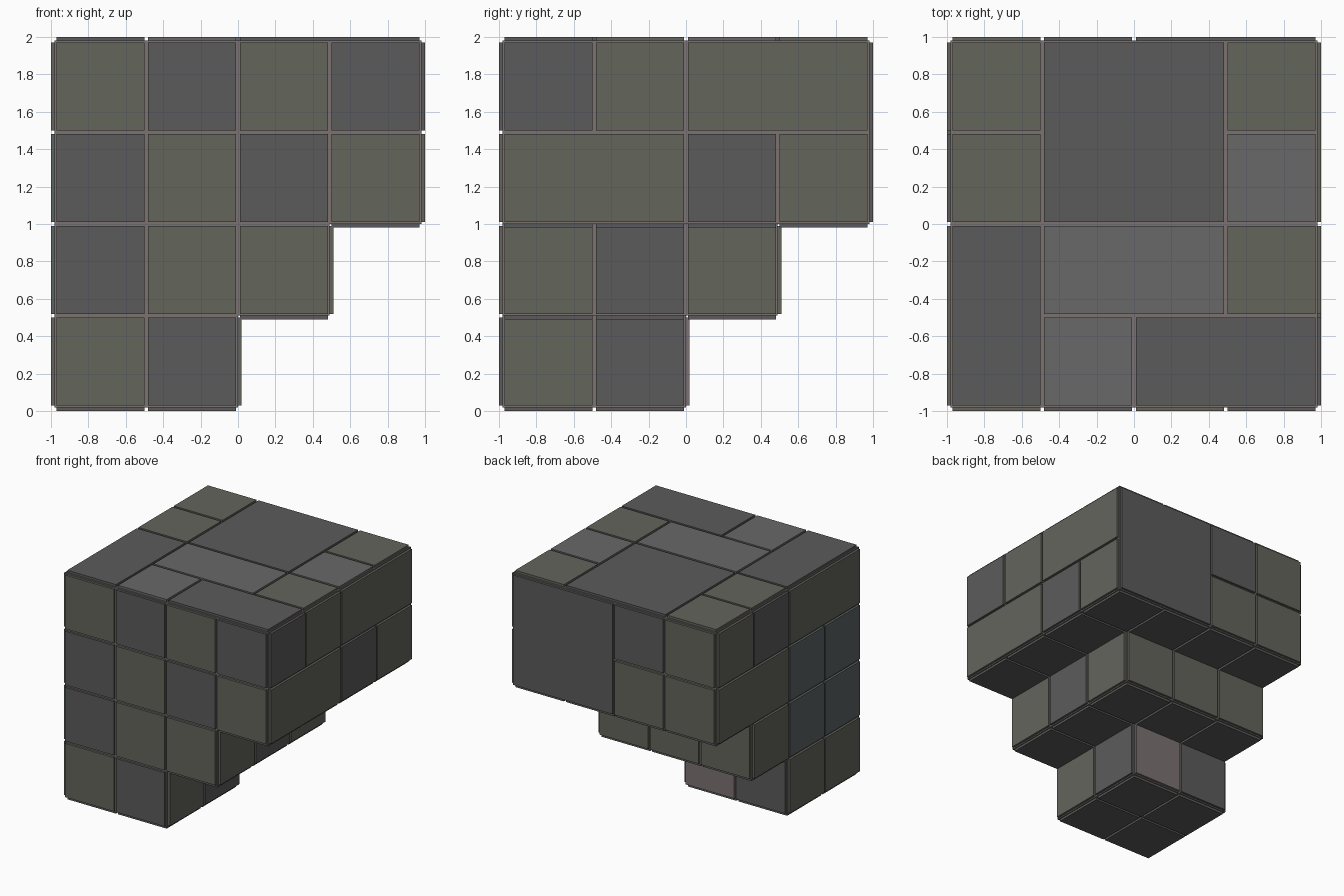
import bpy, bmesh
from mathutils import Vector

if "Cube" in bpy.data.objects:
    bpy.data.objects.remove(bpy.data.objects["Cube"])

U, GAP, THICK = 0.49, 0.01, 0.02      # grid cell, plate inset, plate thickness


def material(name, rgb):
    m = bpy.data.materials.new(name)
    m.diffuse_color = (*rgb, 1)
    m.use_nodes = True
    m.node_tree.nodes["Principled BSDF"].inputs["Base Color"].default_value = m.diffuse_color
    return m


MATS = {
    'p': material("dusty_pink", (0.20, 0.165, 0.165)),
    'd': material("dark_grey", (0.105, 0.105, 0.105)),
    'o': material("olive_grey", (0.125, 0.128, 0.105)),
    'l': material("light_grey", (0.14, 0.14, 0.14)),
    't': material("teal_grey", (0.105, 0.125, 0.125)),
}
KEYS = list(MATS)


def grid(p):
    return Vector((p[0] - 2, p[1] - 2, p[2] - 2)) * U + Vector((0, 0, 1))


def make_object(name, bm):
    me = bpy.data.meshes.new(name)
    bm.to_mesh(me)
    bm.free()
    for k in KEYS:
        me.materials.append(MATS[k])
    ob = bpy.data.objects.new(name, me)
    bpy.context.collection.objects.link(ob)


# Core: stepped body, only the outside faces of the filled cells
def filled(c):
    width = {0: 2, 1: 3, 2: 4, 3: 4}.get(c[2], 0)
    return 0 <= c[0] < width and 0 <= c[1] < width


bm = bmesh.new()
cells = [(x, y, z) for x in range(4) for y in range(4) for z in range(4)]
for c in filter(filled, cells):
    for a in range(3):
        for s in (0, 1):
            n = list(c)
            n[a] += 2 * s - 1
            if filled(n):
                continue
            b, d = [i for i in range(3) if i != a]
            ring = []
            for du, dv in ((0, 0), (1, 0), (1, 1), (0, 1)):
                p = list(c)
                p[a] += s
                p[b] += du
                p[d] += dv
                ring.append(bm.verts.new(grid(p)))
            bm.faces.new(ring)
bmesh.ops.remove_doubles(bm, verts=bm.verts, dist=1e-4)
bmesh.ops.recalc_face_normals(bm, faces=bm.faces)
make_object("stepped_core", bm)


# Plates: each word is column, row, width, height, colour on that side's grid
def plates(name, axis, level, sign, layout):
    bm = bmesh.new()
    b, d = [i for i in range(3) if i != axis]
    for word in layout.split():
        u, v, w, h = map(int, word[:4])
        lo, hi = [0, 0, 0], [0, 0, 0]
        lo[axis] = hi[axis] = level
        lo[b], hi[b], lo[d], hi[d] = u, u + w, v, v + h
        lo, hi = grid(lo), grid(hi)
        for i in (b, d):
            lo[i] += GAP
            hi[i] -= GAP
        if sign > 0:
            hi[axis] += THICK
        else:
            lo[axis] -= THICK
        verts = bmesh.ops.create_cube(bm, size=1)['verts']
        mid, size = (lo + hi) / 2, hi - lo
        for vert in verts:
            vert.co = mid + vert.co * size
        for f in verts[0].link_faces[:] + [f for x in verts for f in x.link_faces]:
            f.material_index = KEYS.index(word[4])
    make_object(name, bm)


def singles(coords, colour='d'):
    return " ".join(f"{u}{v}11{colour}" for u, v in coords)


plates("front_plates", 1, 0, -1,
       "0011o 1011d 0111d 1111o 2111o 0211d 1211o 2211d 3211o 0311o 1311d 2311o 3311d")
plates("left_plates", 0, 0, -1,
       "0011o 1011o 0111t 1111t 2111o 0211t 1211t 2221o 0321o 2311d 3311o")
plates("top_plates", 2, 4, 1,
       "0311o 0211o 1222d 3311o 3211l 0012d 1121l 3111o 1011l 2021d")
plates("right_upper_plates", 0, 4, 1, "0311d 1311o 2321o 0221o 2211d 3211o")
plates("right_middle_plates", 0, 3, 1, "0111o 1111d 2111o")
plates("right_lower_plates", 0, 2, 1, "0011o 1011d")
plates("back_upper_plates", 1, 4, 1, "2222d 1311d 1211o 0311o 0211o")
plates("back_middle_plates", 1, 3, 1, "2111o 1111o 0111o")
plates("back_lower_plates", 1, 2, 1, "1011p 0011d")
plates("upper_underside_plates", 2, 2, -1,
       singles([(3, i) for i in range(4)] + [(i, 3) for i in range(3)]))
plates("middle_underside_plates", 2, 1, -1,
       singles([(2, i) for i in range(3)] + [(i, 2) for i in range(2)]))
plates("bottom_plates", 2, 0, -1, singles([(0, 0), (1, 0), (0, 1), (1, 1)]))
